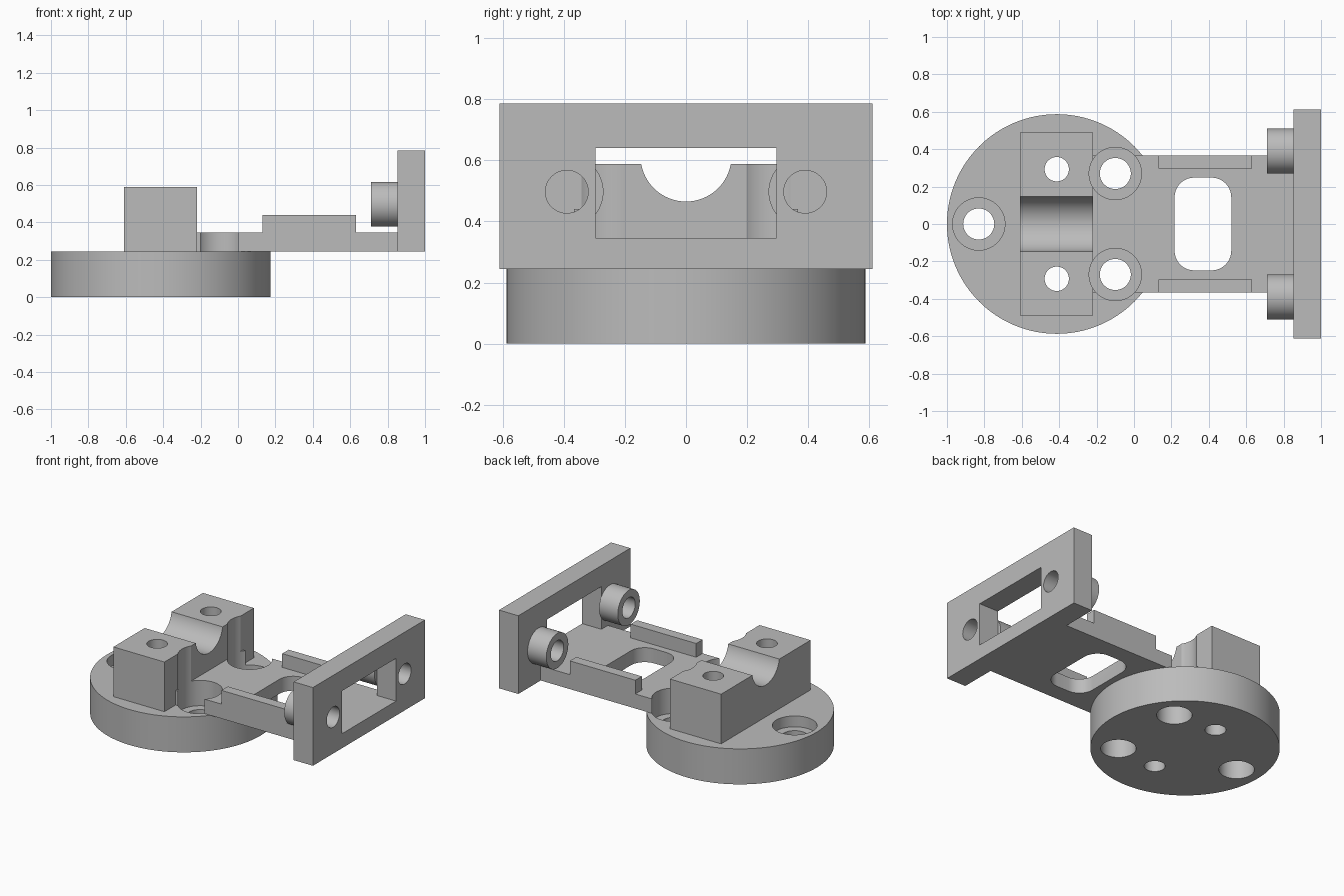
import bpy, bmesh, math
from mathutils import Matrix, Vector

if "Cube" in bpy.data.objects:
    bpy.data.objects.remove(bpy.data.objects["Cube"], do_unlink=True)

grey = bpy.data.materials.new("machined_grey")
grey.use_nodes = True
colour = (0.5, 0.5, 0.5, 1)
grey.diffuse_color = colour
grey.node_tree.nodes["Principled BSDF"].inputs["Base Color"].default_value = colour


def add(name, bm):
    mesh = bpy.data.meshes.new(name)
    bm.to_mesh(mesh)
    bm.free()
    mesh.materials.append(grey)
    obj = bpy.data.objects.new(name, mesh)
    bpy.context.collection.objects.link(obj)
    return obj


def box(name, x, y, z, corner=0):
    """Box from ranges; corner rounds the upright edges."""
    bm = bmesh.new()
    bmesh.ops.create_cube(bm, size=1)
    for v in bm.verts:
        v.co = Vector([lo + (c + 0.5) * (hi - lo) for c, (lo, hi) in zip(v.co, (x, y, z))])
    if corner:
        upright = [e for e in bm.edges if abs(e.verts[0].co.z - e.verts[1].co.z) > 0.01]
        bmesh.ops.bevel(bm, geom=upright, offset=corner, segments=10, profile=0.5, affect='EDGES')
    return add(name, bm)


def cylinder(name, radius, axis, span, centre, sides=64):
    """Cylinder along X or Z over span; centre holds the other two coordinates."""
    bm = bmesh.new()
    mid = (span[0] + span[1]) / 2
    if axis == 'X':
        matrix = Matrix.Translation((mid, *centre)) @ Matrix.Rotation(math.pi / 2, 4, 'Y')
    else:
        matrix = Matrix.Translation((*centre, mid))
    bmesh.ops.create_cone(bm, cap_ends=True, segments=sides, radius1=radius, radius2=radius,
                          depth=span[1] - span[0], matrix=matrix)
    return add(name, bm)


def cut(target, cutters):
    bpy.context.view_layer.objects.active = target
    for cutter in cutters:
        cutter.hide_render = True
        mod = target.modifiers.new("cut", 'BOOLEAN')
        mod.operation = 'DIFFERENCE'
        mod.solver = 'EXACT'
        mod.object = cutter
        bpy.ops.object.modifier_apply(modifier=mod.name)


# Main levels and centre of the base
BASE_TOP, ARM_TOP, BASE_X = 0.245, 0.345, -0.413

# Solid parts
base = cylinder("base_disc", 0.587, 'Z', (0, BASE_TOP), (BASE_X, 0), 128)
block = box("saddle_block", (-0.61, -0.22), (-0.488, 0.488), (BASE_TOP, 0.588))
arm = box("arm", (-0.22, 0.855), (-0.367, 0.367), (BASE_TOP, ARM_TOP))
plate = box("end_plate", (0.853, 1), (-0.611, 0.611), (BASE_TOP, 0.785))
parts = [base, block, arm, plate]

# Mirrored side rails and bosses
bosses = []
for side, s in (("left", 1), ("right", -1)):
    parts.append(box(side + "_rail", (0.13, 0.63), sorted((s * 0.297, s * 0.367)), (ARM_TOP, 0.44)))
    bosses.append(cylinder(side + "_boss", 0.12, 'X', (0.71, 0.853), (s * 0.39, 0.497)))
parts += bosses

# Stepped screw holes: wide top pocket, narrow neck, medium bottom bore
pockets, necks = [], []
for x, y in ((-0.83, 0), (-0.1, 0.27), (-0.1, -0.27)):
    pockets.append(cylinder("pocket_cutter", 0.14, 'Z', (0.17, 0.9), (x, y)))
    necks.append(cylinder("neck_cutter", 0.083, 'Z', (-0.1, 0.5), (x, y)))
    necks.append(cylinder("bore_cutter", 0.11, 'Z', (-0.1, 0.13), (x, y)))

# Other openings
bolts = [cylinder("bolt_cutter", 0.065, 'Z', (-0.1, 0.9), (BASE_X, s * 0.293), 48) for s in (1, -1)]
trough = cylinder("trough_cutter", 0.149, 'X', (-0.8, 0), (0, 0.614), 96)
slot = box("slot_cutter", (0.217, 0.52), (-0.248, 0.248), (0.1, 0.6), 0.105)
window = box("window_cutter", (0.7, 1.2), (-0.296, 0.296), (ARM_TOP, 0.64))
pins = [cylinder("pin_cutter", 0.07, 'X', (0.5, 1.2), (s * 0.39, 0.497), 48) for s in (1, -1)]

cut(base, pockets + necks + bolts)
cut(block, pockets[1:] + bolts + [trough])
cut(arm, pockets[1:] + [slot])
cut(plate, [window] + pins)
for boss, pin in zip(bosses, pins):
    cut(boss, [pin])

for cutter in pockets + necks + bolts + pins + [trough, slot, window]:
    bpy.data.objects.remove(cutter, do_unlink=True)

# Smooth the round walls, keep the edges sharp
bpy.ops.object.select_all(action='DESELECT')
for part in parts:
    part.select_set(True)
bpy.context.view_layer.objects.active = base
bpy.ops.object.shade_smooth_by_angle(angle=math.radians(30))
